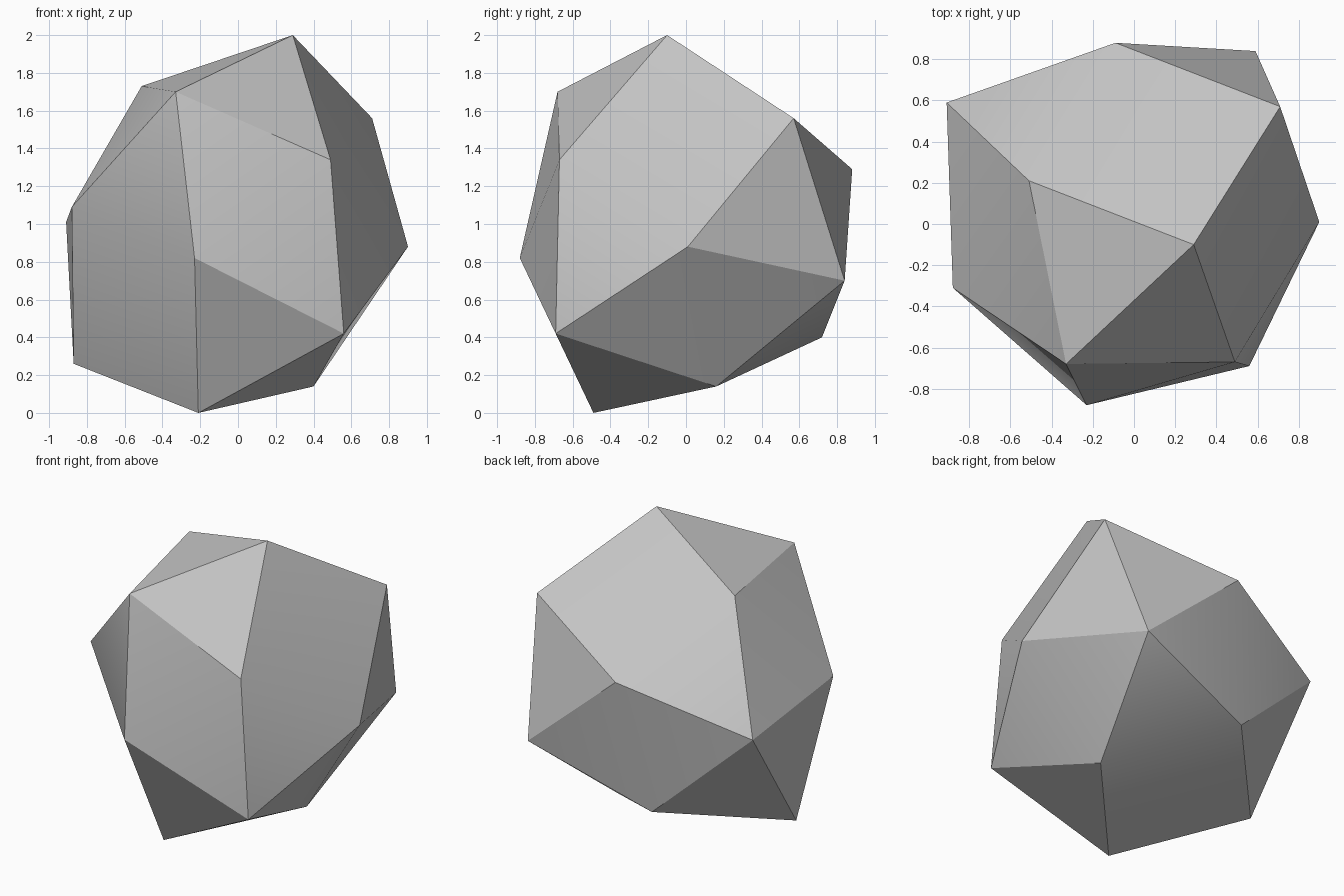
import bpy
import bmesh
import math

# Remove the default cube only
cube = bpy.data.objects.get("Cube")
if cube:
    bpy.data.objects.remove(cube, do_unlink=True)


def flat_material(name, colour):
    mat = bpy.data.materials.new(name)
    mat.use_nodes = True
    mat.diffuse_color = colour
    mat.node_tree.nodes["Principled BSDF"].inputs["Base Color"].default_value = colour
    return mat


# Corners of the boulder, grouped from the crown down to the base
crown = [(0.29, -0.10, 2.0), (-0.51, 0.21, 1.73), (-0.33, -0.68, 1.7), (0.71, 0.57, 1.56)]
shoulder = [(0.49, -0.67, 1.34), (-0.09, 0.88, 1.29), (-0.88, -0.31, 1.09), (-0.91, 0.59, 1.01)]
waist = [(0.90, 0.01, 0.88), (-0.23, -0.88, 0.82), (0.59, 0.84, 0.70)]
base = [(0.56, -0.69, 0.42), (-0.25, 0.72, 0.40), (-0.87, 0.07, 0.26),
        (0.40, 0.16, 0.14), (-0.21, -0.49, 0)]

# Wrap the corners in a faceted convex shell
bm = bmesh.new()
for corner in crown + shoulder + waist + base:
    bm.verts.new(corner)
bmesh.ops.convex_hull(bm, input=bm.verts[:])
bmesh.ops.recalc_face_normals(bm, faces=bm.faces[:])

mesh = bpy.data.meshes.new("boulder")
bm.to_mesh(mesh)
bm.free()
mesh.materials.append(flat_material("stone grey", (0.55, 0.55, 0.55, 1)))

boulder = bpy.data.objects.new("boulder", mesh)
bpy.context.collection.objects.link(boulder)

# Blend shallow facets, keep the strong ridges crisp
bpy.ops.object.select_all(action="DESELECT")
boulder.select_set(True)
bpy.context.view_layer.objects.active = boulder
bpy.ops.object.shade_smooth_by_angle(angle=math.radians(30))
